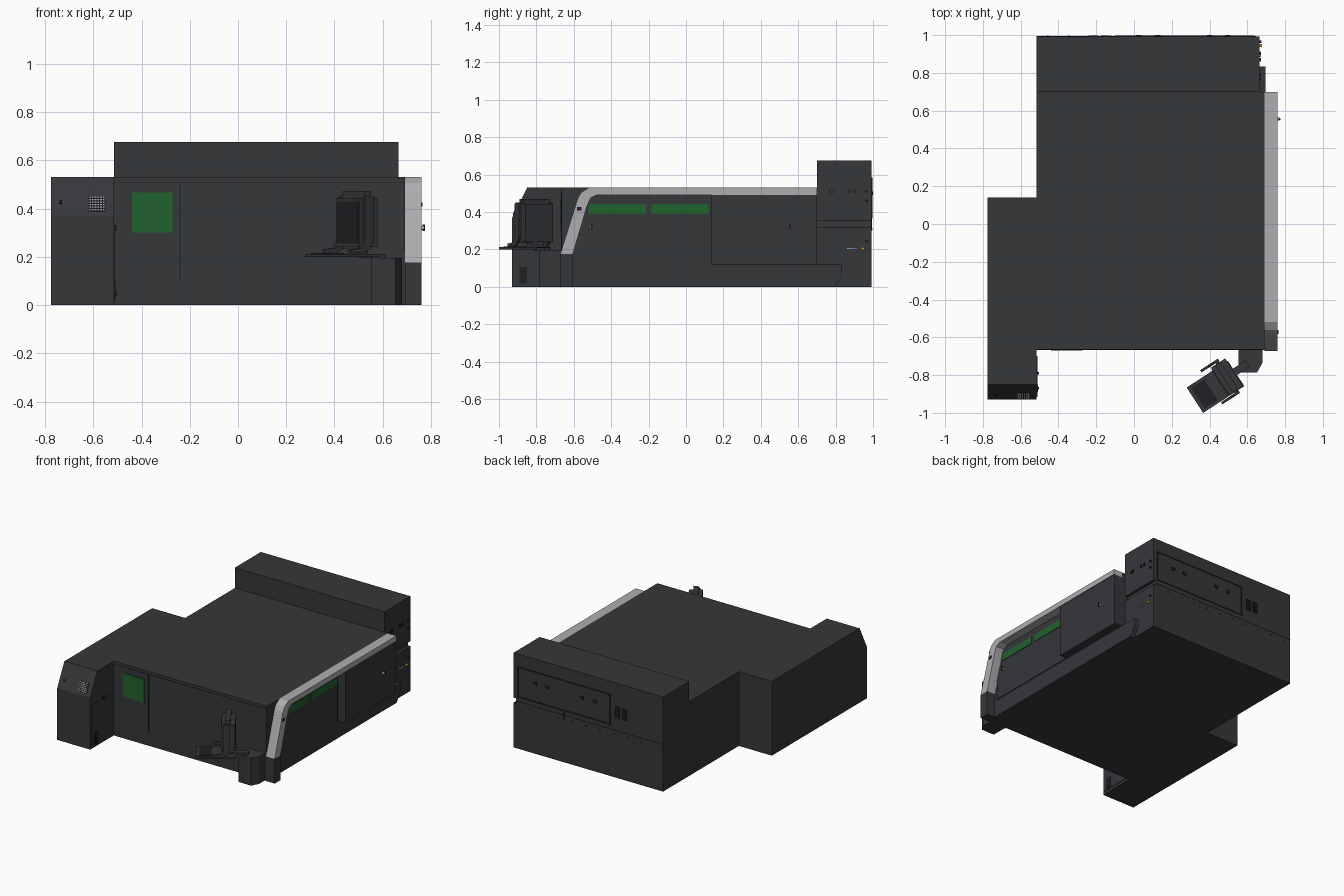
import bpy, bmesh, math
from mathutils import Matrix, Vector

if "Cube" in bpy.data.objects:
    bpy.data.objects.remove(bpy.data.objects["Cube"])


def material(name, rgb):
    m = bpy.data.materials.new(name)
    m.diffuse_color = (*rgb, 1)
    m.use_nodes = True
    m.node_tree.nodes["Principled BSDF"].inputs["Base Color"].default_value = m.diffuse_color
    return m


DARK = material("dark_paint", (0.036, 0.038, 0.042))
BLACK = material("black_trim", (0.015, 0.015, 0.017))
GREEN = material("green_glass", (0.015, 0.12, 0.025))
SILVER = material("silver_trim", (0.42, 0.42, 0.44))
ORANGE = material("orange_lamp", (0.7, 0.3, 0.02))


def finish(name, bm, mat, matrix):
    bmesh.ops.recalc_face_normals(bm, faces=bm.faces)
    me = bpy.data.meshes.new(name)
    bm.to_mesh(me)
    bm.free()
    me.materials.append(mat)
    ob = bpy.data.objects.new(name, me)
    bpy.context.collection.objects.link(ob)
    ob.matrix_world = matrix
    return ob


def box(name, lo, hi, mat=DARK, frame=Matrix(), tilt=0.0):
    """Box from its two corners; tilt turns it about x through its centre."""
    lo, hi = Vector(lo), Vector(hi)
    bm = bmesh.new()
    bmesh.ops.create_cube(bm, size=1)
    bmesh.ops.scale(bm, vec=hi - lo, verts=bm.verts)
    return finish(name, bm, mat, frame @ Matrix.Translation((lo + hi) / 2) @ Matrix.Rotation(tilt, 4, 'X'))


def prism(name, pts, a, b, axis='X', mat=DARK, frame=Matrix()):
    """Profile in (y, z) swept along x, or in (x, y) swept along z."""
    bm = bmesh.new()
    vs = [bm.verts.new((a, p, q) if axis == 'X' else (p, q, a)) for p, q in pts]
    face = bm.faces.new(vs)
    new = bmesh.ops.extrude_face_region(bm, geom=[face])["geom"]
    off = (b - a, 0, 0) if axis == 'X' else (0, 0, b - a)
    bmesh.ops.translate(bm, vec=off, verts=[g for g in new if isinstance(g, bmesh.types.BMVert)])
    return finish(name, bm, mat, frame)


def knob(name, centre, radius, depth, axis='X', mat=BLACK):
    bm = bmesh.new()
    bmesh.ops.create_cone(bm, cap_ends=True, segments=12, radius1=radius, radius2=radius, depth=depth)
    rot = Matrix.Rotation(math.pi / 2, 4, 'Y' if axis == 'X' else 'X')
    return finish(name, bm, mat, Matrix.Translation(centre) @ rot)


# Main enclosure and left cabinet with its sloped control face
box("main_body", (-0.515, -0.665, 0), (0.692, 0.70, 0.53))
prism("left_cabinet", [(-0.93, 0), (0.14, 0), (0.14, 0.53), (-0.85, 0.53), (-0.93, 0.37)], -0.775, -0.515)

# Rear housing, split by a groove on the right side
box("rear_housing_lower", (-0.515, 0.70, 0), (0.665, 0.993, 0.32))
box("rear_housing_groove", (-0.515, 0.70, 0.32), (0.645, 0.993, 0.355))
box("rear_housing_upper", (-0.515, 0.70, 0.355), (0.665, 0.993, 0.675))

# Rear access panel with raised border, latches, vents and bolts
x0, x1, z0, z1, t = -0.10, 0.635, 0.365, 0.585, 0.008
for i, (lo, hi) in enumerate([((x0, z0), (x1, z0 + t)), ((x0, z1 - t), (x1, z1)),
                              ((x0, z0), (x0 + t, z1)), ((x1 - t, z0), (x1, z1))]):
    box(f"rear_panel_border_{i}", (lo[0], 0.99, lo[1]), (hi[0], 0.997, hi[1]), BLACK)
for x in (0.025, 0.125, 0.40, 0.495):
    box("rear_latch", (x - 0.014, 0.99, 0.49), (x + 0.014, 1.0, 0.51), BLACK)
box("rear_panel_seam", (0.264, 0.99, 0.30), (0.268, 0.995, z0), BLACK)
box("rear_seam", (-0.515, 0.99, 0.333), (0.645, 0.9945, 0.337), BLACK)
for x in (-0.21, -0.155):
    for i in range(6):
        z = 0.425 + i * 0.015
        box("rear_vent_slat", (x - 0.02, 0.99, z), (x + 0.02, 0.998, z + 0.008), BLACK)
for i in range(10):
    box("rear_bolt", (-0.46 + i * 0.11, 0.99, 0.305), (-0.452 + i * 0.11, 0.997, 0.311), BLACK)

# Right-side skirt running past the body, with a clipped rear end
prism("side_skirt", [(-0.665, 0), (0.795, 0), (0.835, 0.06), (0.835, 0.12), (-0.665, 0.12)], 0.65, 0.696)

# Silver frame band and the dark post it stands on
prism("frame_band", [(-0.672, 0.176), (-0.578, 0.475), (-0.56, 0.505), (-0.52, 0.53), (0.70, 0.53), (0.70, 0.492),
                     (-0.475, 0.492), (-0.51, 0.475), (-0.53, 0.43), (-0.605, 0.176)], 0.692, 0.76, mat=SILVER)
box("frame_post", (0.692, -0.672, 0), (0.76, -0.605, 0.176))
box("band_switch", (0.755, -0.583, 0.408), (0.764, -0.56, 0.426), BLACK)

# Front sliding door (recessed) with two windows, rear door standing proud
prism("front_side_door", [(-0.575, 0.122), (0.122, 0.122), (0.122, 0.49), (-0.475, 0.49), (-0.515, 0.46), (-0.575, 0.26)],
      0.69, 0.70)
for y in (-0.52, -0.185):
    box("side_window", (0.695, y, 0.39), (0.704, y + 0.305, 0.442), GREEN)
box("rear_side_door", (0.69, 0.137, 0.12), (0.754, 0.70, 0.492))
for x, y in ((0.70, -0.505), (0.754, 0.555)):
    knob("door_knob", (x + 0.008, y, 0.32), 0.008, 0.018, mat=SILVER)
    box("door_lever", (x + 0.012, y - 0.004, 0.308), (x + 0.021, y + 0.004, 0.334), BLACK)

# Small fittings on the right face of the rear housing
for y in (0.77, 0.79, 0.87, 0.90):
    box("housing_catch", (0.66, y - 0.005, 0.50), (0.672, y + 0.005, 0.52), BLACK)
for i in range(5):
    knob("side_port", (0.667, 0.865 + i * 0.011, 0.205), 0.004, 0.012, mat=SILVER)
knob("side_lamp", (0.669, 0.945, 0.205), 0.009, 0.016, mat=ORANGE)
for z in (0.51, 0.245, 0.46):
    knob("side_bolt", (0.668, 0.965, z), 0.007, 0.014)

# Front window and door seams
box("front_window", (-0.44, -0.671, 0.30), (-0.272, -0.66, 0.467), GREEN)
box("front_seam", (-0.242, -0.668, 0.10), (-0.238, -0.66, 0.51), BLACK)
box("front_top_seam", (-0.515, -0.667, 0.508), (0.692, -0.66, 0.511), BLACK)

# Cabinet fittings: service door, hinges, indicator and keypad on the slope
box("cabinet_door", (-0.52, -0.915, 0.02), (-0.511, -0.70, 0.31))
box("cabinet_socket", (-0.515, -0.89, 0.02), (-0.507, -0.85, 0.105), BLACK)
for y, z in ((-0.79, 0.32), (-0.87, 0.05)):
    box("cabinet_hinge", (-0.513, y - 0.006, z - 0.012), (-0.503, y + 0.006, z + 0.012), BLACK)
TILT = -math.atan2(0.08, 0.16)


def slope_box(name, x, z, w, h, d, mat):
    y = -0.93 + (z - 0.37) / 2
    box(name, (x - w / 2, y - d, z - h / 2), (x + w / 2, y + d, z + h / 2), mat, tilt=TILT)


slope_box("keypad_plate", -0.585, 0.418, 0.07, 0.074, 0.003, BLACK)
for i in range(6):
    for j in range(6):
        slope_box("keypad_key", -0.613 + i * 0.0112, 0.392 + j * 0.0104, 0.007, 0.007, 0.006, SILVER)
slope_box("cabinet_button", -0.735, 0.425, 0.012, 0.014, 0.008, BLACK)

# Console column with chamfered corner, top plate and arm
foot = [(0.552, -0.66), (0.552, -0.785), (0.652, -0.785), (0.68, -0.735), (0.68, -0.66)]
prism("console_column", foot, 0, 0.195, axis='Z')
F = Matrix.Translation((0.493, -0.81, 0)) @ Matrix.Rotation(math.radians(-57), 4, 'Z')
box("console_arm", (-0.02, 0.02, 0.195), (0.02, 0.13, 0.21), frame=F)

# Operator console turned toward the front left: tray, screen, spine, side brackets
box("console_tray", (-0.07, -0.21, 0.20), (0.09, 0.05, 0.212), frame=F)
box("console_keyboard", (-0.055, -0.19, 0.21), (0.075, -0.11, 0.216), BLACK, F)
box("console_screen", (-0.088, -0.045, 0.24), (0.088, 0.045, 0.442), frame=F)
box("console_screen_glass", (-0.078, -0.048, 0.255), (0.078, -0.04, 0.43), BLACK, F)
box("console_stand", (-0.04, -0.02, 0.20), (0.04, 0.03, 0.245), frame=F)
box("console_spine", (-0.085, -0.018, 0.235), (0.085, 0.015, 0.47), frame=F)
bracket = [(0.012, 0.45), (-0.02, 0.45), (-0.03, 0.44), (-0.03, 0.27), (-0.05, 0.237), (-0.10, 0.23),
           (-0.10, 0.215), (-0.035, 0.215), (-0.005, 0.235), (0.012, 0.27)]
for s in (-1, 1):
    prism("console_bracket", bracket, s * 0.094, s * 0.108, frame=F)
    box("console_bracket_pin", (min(s * 0.08, s * 0.1), -0.012, 0.33), (max(s * 0.08, s * 0.1), 0.008, 0.36), frame=F)
